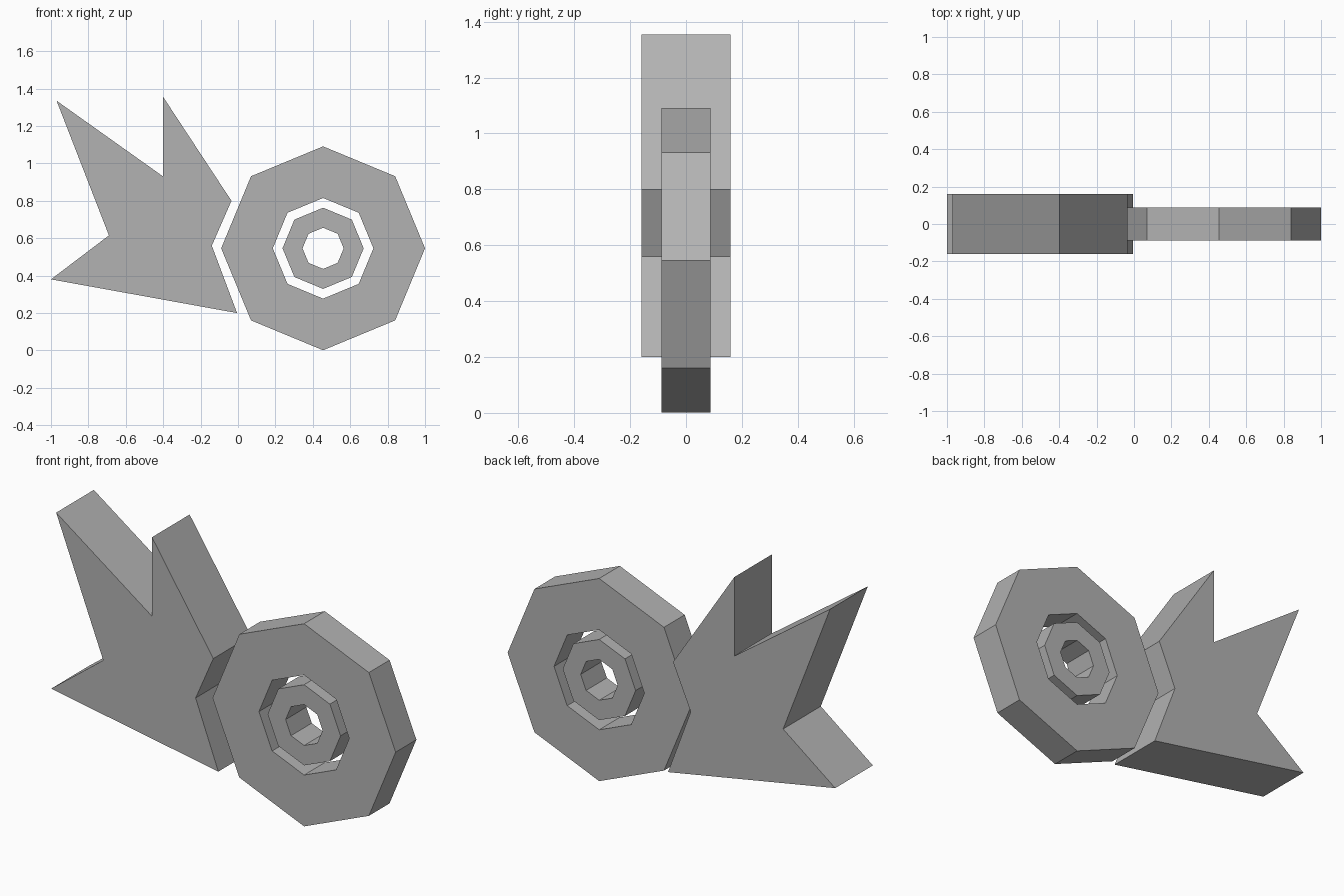
import bpy
import bmesh
from math import cos, sin, pi

cube = bpy.data.objects.get("Cube")
if cube:
    bpy.data.objects.remove(cube, do_unlink=True)

# Single flat grey
GREY = (0.45, 0.45, 0.45, 1.0)
grey = bpy.data.materials.new("plain grey")
grey.use_nodes = True
grey.diffuse_color = GREY
grey.node_tree.nodes["Principled BSDF"].inputs["Base Color"].default_value = GREY


def finish(name, bm):
    bmesh.ops.recalc_face_normals(bm, faces=bm.faces)
    mesh = bpy.data.meshes.new(name)
    bm.to_mesh(mesh)
    bm.free()
    mesh.materials.append(grey)
    obj = bpy.data.objects.new(name, mesh)
    bpy.context.collection.objects.link(obj)
    return obj


def slab(name, outline, half):
    """Extrude an x-z outline along y."""
    bm = bmesh.new()
    face = bm.faces.new([bm.verts.new((x, -half, z)) for x, z in outline])
    new = bmesh.ops.extrude_face_region(bm, geom=[face])["geom"]
    moved = [v for v in new if isinstance(v, bmesh.types.BMVert)]
    bmesh.ops.translate(bm, verts=moved, vec=(0, 2 * half, 0))
    return finish(name, bm)


def octagon_ring(name, cx, cz, outer, inner, half):
    """Eight-sided flat ring with a through hole."""
    bm = bmesh.new()
    section = [(outer, -half), (outer, half), (inner, half), (inner, -half)]
    loops = []
    for i in range(8):
        a = i * pi / 4
        loops.append([bm.verts.new((cx + r * cos(a), y, cz + r * sin(a)))
                      for r, y in section])
    for i in range(8):
        p, q = loops[i], loops[(i + 1) % 8]
        for j in range(4):
            k = (j + 1) % 4
            bm.faces.new((p[j], p[k], q[k], q[j]))
    return finish(name, bm)


# Body and eye rings
octagon_ring("body_ring", 0.455, 0.546, 0.545, 0.269, 0.088)
octagon_ring("inner_ring", 0.455, 0.546, 0.217, 0.11, 0.088)

# Jagged tail fin
slab("tail_fin", [(-0.97, 1.335), (-0.69, 0.615), (-1.0, 0.38), (-0.005, 0.20),
                  (-0.14, 0.56), (-0.035, 0.80), (-0.40, 1.355), (-0.40, 0.93)], 0.16)
